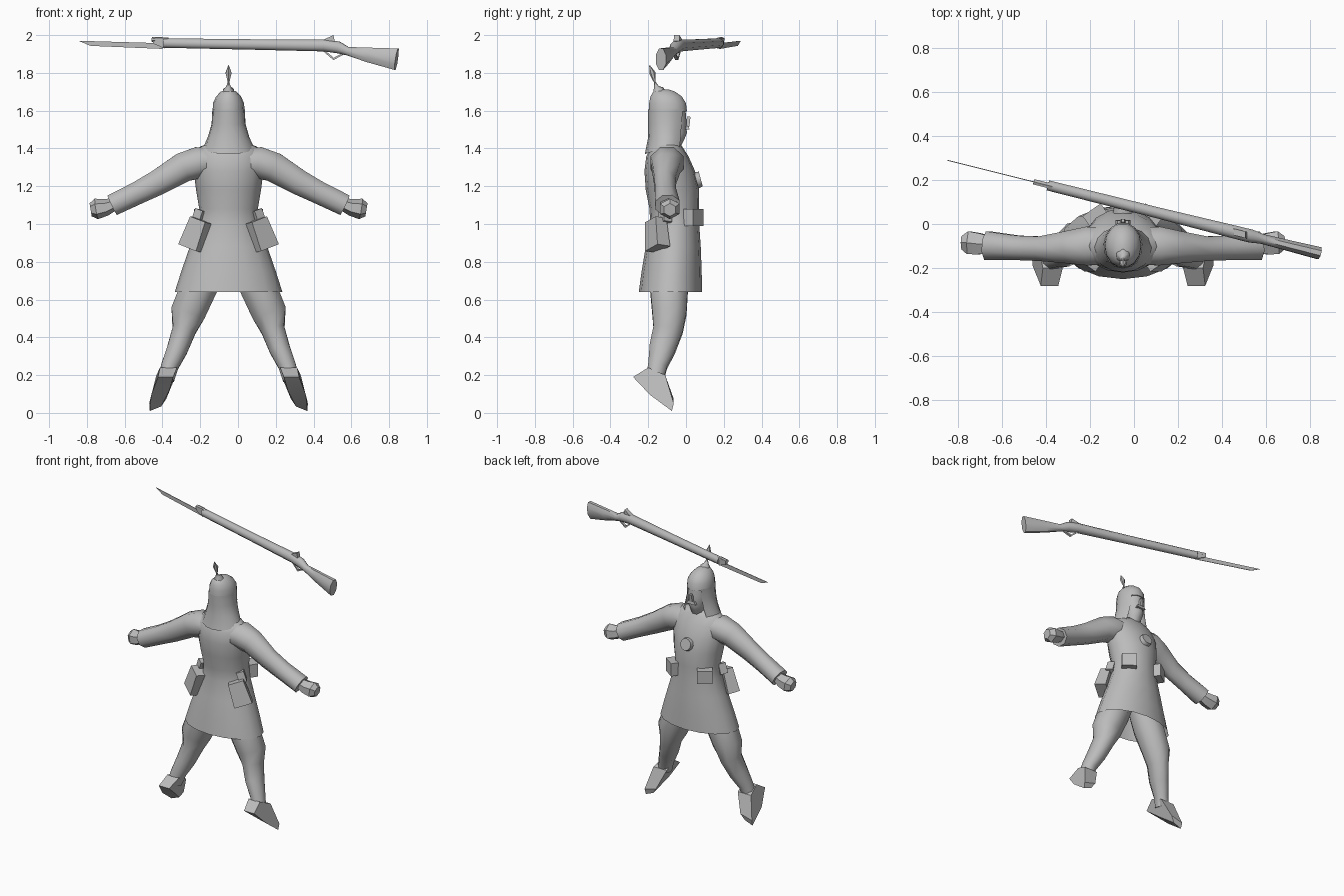
import bpy, bmesh, math
from mathutils import Vector, Matrix

if "Cube" in bpy.data.objects:
    bpy.data.objects.remove(bpy.data.objects["Cube"])

CX = -0.05  # centre line of the figure

grey = bpy.data.materials.new("plain grey")
grey.diffuse_color = (0.5, 0.5, 0.5, 1)
grey.use_nodes = True
grey.node_tree.nodes["Principled BSDF"].inputs["Base Color"].default_value = grey.diffuse_color


def finish(name, bm, angle=50):
    bmesh.ops.recalc_face_normals(bm, faces=bm.faces)
    me = bpy.data.meshes.new(name)
    bm.to_mesh(me)
    bm.free()
    ob = bpy.data.objects.new(name, me)
    bpy.context.collection.objects.link(ob)
    me.materials.append(grey)
    bpy.ops.object.select_all(action='DESELECT')
    ob.select_set(True)
    bpy.context.view_layer.objects.active = ob
    bpy.ops.object.shade_smooth_by_angle(angle=math.radians(angle))
    return ob


def skin(name, rings, closed=True, caps=(True, True), angle=50):
    """Bridge a list of point rings into a surface."""
    bm = bmesh.new()
    vs = [[bm.verts.new(p) for p in r] for r in rings]
    n = len(vs[0])
    for a, b in zip(vs, vs[1:]):
        for i in range(n if closed else n - 1):
            j = (i + 1) % n
            bm.faces.new((a[i], a[j], b[j], b[i]))
    if caps[0]:
        bm.faces.new(vs[0])
    if caps[1]:
        bm.faces.new(vs[-1])
    return finish(name, bm, angle)


def stack(name, rows, n=14, **kw):
    """Horizontal oval sections: z, half width, back y, front y."""
    rings = []
    for z, w, y0, y1 in rows:
        rings.append([(CX + w * math.cos(2 * math.pi * i / n),
                       (y0 + y1) / 2 + (y1 - y0) / 2 * math.sin(2 * math.pi * i / n), z)
                      for i in range(n)])
    return skin(name, rings, **kw)


def tube(name, rows, n=8, wide=Vector((0, 1, 0)), **kw):
    """Path points x, y, z with radius across 'wide' and radius across the other axis."""
    pts = [Vector(r[:3]) for r in rows]
    rings = []
    for k, (p, r) in enumerate(zip(pts, rows)):
        t = pts[min(k + 1, len(pts) - 1)] - pts[max(k - 1, 0)]
        u = (wide - t * (wide.dot(t) / t.length_squared)).normalized()
        v = t.normalized().cross(u)
        rings.append([p + u * r[3] * math.cos(a) + v * r[4] * math.sin(a)
                      for a in [2 * math.pi * (i + 0.5) / n for i in range(n)]])
    return skin(name, rings, **kw)


def box(name, centre, size, rot, taper=1.0):
    bm = bmesh.new()
    bmesh.ops.create_cube(bm, size=1)
    for v in bm.verts:
        if v.co.z > 0:
            v.co.x *= taper
            v.co.y *= taper
        v.co = Vector(a * b for a, b in zip(v.co, size))
    m = Matrix.Translation(centre)
    for axis in 'ZYX':
        m = m @ Matrix.Rotation(rot['XYZ'.index(axis)], 4, axis)
    bm.transform(m)
    return finish(name, bm, 30)


# Coat with open flared skirt
stack("coat", [(0.64, .285, -.25, .085), (0.75, .25, -.235, .083), (0.88, .205, -.213, .078),
               (1.0, .165, -.19, .07), (1.08, .155, -.193, .07), (1.18, .172, -.213, .07),
               (1.28, .185, -.22, .048), (1.36, .185, -.21, .012), (1.41, .15, -.18, -.02),
               (1.44, .07, -.14, -.04)], n=16, caps=(False, True))

# Head and helmet
stack("head", [(1.38, .05, -.14, -.04), (1.45, .05, -.13, -.005), (1.48, .06, -.14, .008),
               (1.55, .07, -.16, .006), (1.62, .07, -.17, 0)], n=10)
stack("helmet", [(1.595, .085, -.2, .008), (1.64, .082, -.198, .002), (1.675, .066, -.19, -.02),
                 (1.7, .042, -.175, -.055), (1.712, .015, -.15, -.09)], n=14)

# Neck curtain hanging from the helmet, open at the face
rings = []
for z, w, y0, y1, dip in [(1.605, .086, -.202, .008, 0), (1.53, .09, -.2, 0, 0),
                          (1.46, .11, -.2, -.005, 0), (1.405, .135, -.218, -.01, .035)]:
    ring = []
    for i in range(13):
        a = math.radians(130 + 280 * i / 12)
        ring.append((CX + w * math.cos(a), (y0 + y1) / 2 + (y1 - y0) / 2 * math.sin(a),
                     z - dip * max(0, -math.sin(a))))
    rings.append(ring)
skin("neck_curtain", rings, closed=False, caps=(False, False))

# Nose and moustache
box("nose", (CX, .01, 1.545), (.025, .03, .05), (math.radians(-15), 0, 0), .5)
box("moustache", (CX, .008, 1.51), (.07, .02, .02), (0, 0, 0), .7)

# Helmet finial and plume
tube("plume", [(CX, -.13, 1.685, .03, .03), (CX, -.148, 1.705, .033, .033),
               (CX, -.157, 1.725, .014, .014), (CX, -.165, 1.75, .005, .005),
               (CX, -.178, 1.80, .018, .016), (CX, -.193, 1.84, .002, .002)],
     n=6, wide=Vector((1, 0, 0)))

# Chest medal
bm = bmesh.new()
bmesh.ops.create_cone(bm, cap_ends=True, segments=12, radius1=.045, radius2=.04, depth=.025)
bm.transform(Matrix.Translation((CX, .066, 1.235)) @ Matrix.Rotation(math.radians(-75), 4, 'X'))
finish("chest_medal", bm, 30)

for side, s in (("left", -1), ("right", 1)):
    def X(d):
        return CX + s * d

    # Sleeve and fist
    tube(side + "_sleeve", [(X(.08), -.1, 1.33, .09, .075), (X(.16), -.1, 1.325, .095, .09),
                            (X(.24), -.105, 1.3, .08, .085), (X(.37), -.112, 1.222, .06, .073),
                            (X(.48), -.108, 1.165, .06, .065), (X(.615), -.098, 1.1, .07, .062)])
    tube(side + "_hand", [(X(.59), -.095, 1.11, .04, .03), (X(.65), -.09, 1.088, .055, .045),
                          (X(.7), -.085, 1.08, .06, .055), (X(.73), -.085, 1.075, .035, .035)],
         n=6, angle=30)

    # Trouser leg and boot
    tube(side + "_leg", [(X(.09), -.09, .82, .1, .1), (X(.15), -.09, .68, .11, .105),
                         (X(.215), -.088, .53, .098, .1), (X(.235), -.095, .44, .085, .068),
                         (X(.27), -.125, .34, .075, .06), (X(.31), -.15, .25, .055, .05),
                         (X(.33), -.165, .18, .05, .047)])
    profile = [(-.28, .19, .04), (-.19, .095, .048), (-.075, .01, .03),
               (-.065, .05, .045), (-.11, .2, .052), (-.2, .24, .045)]
    skin(side + "_boot", [[(X(.33 + (.2 - z) * .3 + k * w), y, z - k * .012 * (z < .15) + .012 * (z < .15))
                           for y, z, w in profile] for k in (-1, 1)], angle=30)

    # Belt pouches, front and rear
    box(side + "_front_pouch", (X(.125), .04, 1.035), (.1, .06, .09), (0, 0, s * math.radians(-35)))
    r = (math.radians(-8), s * math.radians(-18), s * math.radians(35))
    box(side + "_rear_pouch", (X(.172), -.155, .945), (.12, .08, .16), r, .85)
    box(side + "_rear_pouch_strap", (X(.155), -.11, 1.04), (.05, .05, .07), r)


# Rifle lies on a slanted vertical plane
def ry(x):
    return .19 - .25 * (x + .45)


def plate(name, outline, half):
    """Flat outline of x, z points given a small thickness."""
    return skin(name, [[(x, ry(x) + k * half, z) for x, z in outline] for k in (-1, 1)], angle=30)


def bar(name, rows, n=6):
    return tube(name, [(x, ry(x), z, a, b) for x, z, a, b in rows], n=n)


bar("barrel_tip", [(-.455, 1.977, .014, .013), (-.37, 1.975, .014, .013)])
bar("rifle_body", [(-.39, 1.958, .025, .027), (.1, 1.95, .027, .03), (.46, 1.945, .032, .034),
                   (.53, 1.935, .032, .034), (.58, 1.915, .024, .024), (.69, 1.895, .026, .042),
                   (.84, 1.872, .03, .062)], n=8)
plate("bayonet", [(-.845, 1.97), (-.78, 1.943), (-.4, 1.927), (-.4, 1.957)], .002)
plate("bayonet_mount", [(-.45, 1.985), (-.45, 1.955), (-.39, 1.93), (-.39, 1.985)], .012)
plate("hammer", [(.44, 1.97), (.505, 2.0), (.515, 1.955), (.46, 1.95)], .015)
plate("trigger_guard", [(.45, 1.915), (.505, 1.868), (.565, 1.9), (.555, 1.905),
                        (.507, 1.88), (.465, 1.915)], .008)
